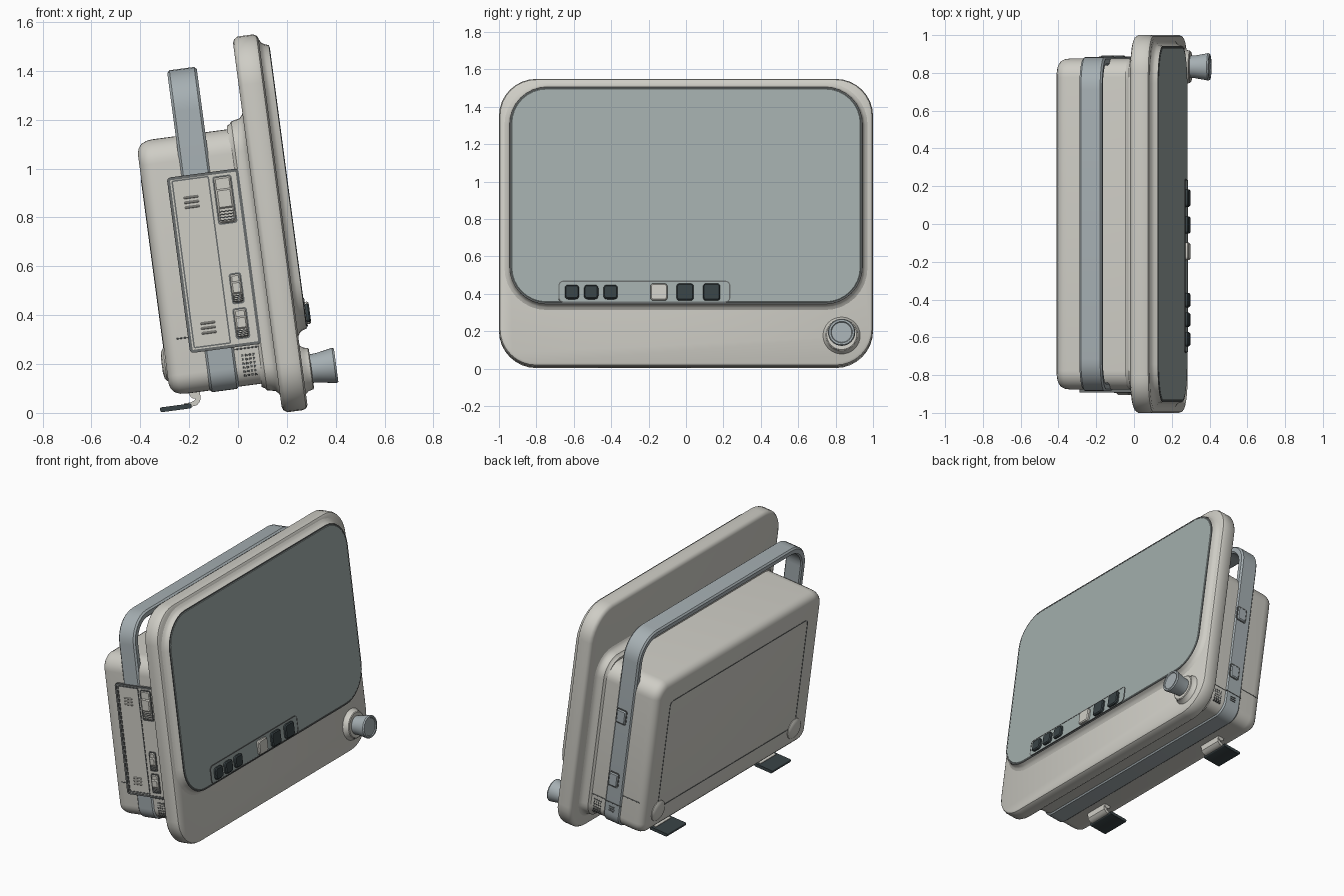
import bpy, bmesh, math
from mathutils import Matrix

if "Cube" in bpy.data.objects:
    bpy.data.objects.remove(bpy.data.objects["Cube"])

TILT = Matrix.Rotation(math.radians(-7.6), 4, 'Y')   # whole unit leans back


def mat(name, c):
    m = bpy.data.materials.new(name)
    m.diffuse_color = (*c, 1)
    m.use_nodes = True
    m.node_tree.nodes["Principled BSDF"].inputs["Base Color"].default_value = m.diffuse_color
    return m


SHELL = mat("shell", (0.62, 0.61, 0.56))
BLUE = mat("blue_grey", (0.38, 0.43, 0.45))
GLASS = mat("screen_glass", (0.36, 0.42, 0.41))
DARK = mat("dark", (0.04, 0.055, 0.06))
SEAM = mat("seam", (0.14, 0.15, 0.15))


def rr(a0, a1, b0, b1, r, rt=None, n=8):
    """Rounded rectangle; r = lower corners, rt = upper corners."""
    rt = r if rt is None else rt
    pts = []
    for a, b, q, s in ((a1 - r, b0 + r, r, -90), (a1 - rt, b1 - rt, rt, 0),
                       (a0 + rt, b1 - rt, rt, 90), (a0 + r, b0 + r, r, 180)):
        for i in range(n + 1):
            t = math.radians(s + 90 * i / n)
            pts.append((a + q * math.cos(t), b + q * math.sin(t)))
    return pts


def circ(a, b, r):
    return rr(a - r, a + r, b - r, b + r, r)


def loft(name, sections, axis, material, closed=False):
    """Skin outlines [(depth, points)] along u (screen normal) or y (width)."""
    bm = bmesh.new()
    rows = []
    for d, pts in sections:
        rows.append([bm.verts.new((d, a, b) if axis == 'u' else (a, d, b)) for a, b in pts])
    n = len(rows[0])
    pairs = list(zip(rows, rows[1:]))
    if closed:
        pairs.append((rows[-1], rows[0]))
    else:
        bm.faces.new(rows[0])
        bm.faces.new(rows[-1])
    for p, q in pairs:
        for i in range(n):
            j = (i + 1) % n
            bm.faces.new((p[i], p[j], q[j], q[i]))
    bmesh.ops.remove_doubles(bm, verts=bm.verts, dist=1e-5)
    bmesh.ops.recalc_face_normals(bm, faces=bm.faces)
    for f in bm.faces:
        f.smooth = True
    for e in bm.edges:
        e.smooth = e.calc_face_angle(0) < 0.62
    bm.transform(TILT)
    me = bpy.data.meshes.new(name)
    bm.to_mesh(me)
    bm.free()
    me.materials.append(material)
    ob = bpy.data.objects.new(name, me)
    bpy.context.collection.objects.link(ob)
    return ob


def pad(name, axis, d0, d1, a0, a1, b0, b1, r, material, bev=0.006):
    """Rounded block whose d1 face has a softened rim."""
    s = 1 if d1 > d0 else -1
    return loft(name, [(d0, rr(a0, a1, b0, b1, r, n=4)), (d1 - s * bev, rr(a0, a1, b0, b1, r, n=4)),
                       (d1, rr(a0 + bev, a1 - bev, b0 + bev, b1 - bev, max(r - bev, 0.001), n=4))],
                axis, material)


def frame(name, axis, d0, d1, a0, a1, b0, b1, r, t, material):
    """Thin rounded rectangular outline."""
    o = rr(a0, a1, b0, b1, r)
    i = rr(a0 + t, a1 - t, b0 + t, b1 - t, max(r - t, 0.001))
    return loft(name, [(d0, o), (d1, o), (d1, i), (d0, i)], axis, material, True)


def inset_rows(rows, y, w0, w1, r, rt=None):
    rt = r if rt is None else rt
    return [(u, rr(-y + k, y - k, w0 + k, w1 - k, r - k, rt - k)) for u, k in rows]


# front panel and stepped bezel
loft("front_panel", inset_rows([(.18, .025), (.186, .01), (.2, 0), (.265, 0), (.279, .006), (.286, .018)],
                               1, -.024, 1.527, .2), 'u', SHELL)
loft("screen_bezel", inset_rows([(.28, -.035), (.288, -.025), (.294, -.014), (.305, -.006), (.322, 0)],
                                .943, .305, 1.476, .2), 'u', SHELL)
frame("screen_seam", 'u', .31, .325, -.943, .943, .305, 1.476, .2, .008, SEAM)
loft("screen", inset_rows([(.31, 0), (.324, 0), (.327, .004)], .935, .313, 1.468, .19), 'u', GLASS)

# button strip
pad("button_strip", 'u', .32, .329, -.68, .235, .315, .428, .025, GLASS, .002)
frame("button_strip_seam", 'u', .32, .3305, -.682, .237, .313, .43, .026, .006, SEAM)
for i, (y, h, m) in enumerate([(-.61, .038, DARK), (-.507, .038, DARK), (-.403, .038, DARK),
                               (-.145, .046, SHELL), (-.005, .046, DARK), (.137, .046, DARK)]):
    pad(f"button_{i + 1}", 'u', .32, .346, y - h, y + h, .368 - h, .368 + h, .018, m)

# rotary knob with flared collar
KY, KW = .832, .14
loft("knob_collar", [(u, circ(KY, KW, r)) for u, r in
                     ((.28, .102), (.29, .098), (.298, .09), (.318, .085), (.322, .08))], 'u', SHELL)
loft("knob", [(u, circ(KY, KW, r)) for u, r in
              ((.31, .058), (.345, .06), (.395, .069), (.416, .073), (.424, .068), (.424, .058), (.419, .054))],
     'u', BLUE)

# rear housing and collar to the panel
loft("rear_housing", inset_rows([(-.266, .05), (-.26, .03), (-.247, .013), (-.225, .003), (-.2, 0), (.13, 0)],
                                .876, .106, 1.156, .08, .1), 'u', SHELL)
loft("panel_collar", inset_rows([(.11, .0), (.122, -.006), (.13, -.016), (.148, -.02), (.165, -.024),
                                 (.176, -.036), (.184, -.05)], .872, .092, 1.17, .09, .11), 'u', SHELL)

# carrying handle continuing as a band around the housing
ho = lambda k: rr(-.884 + k, .884 - k, .098 + k, 1.427 - k, .085 - k, .17 - k)
hi = lambda k: rr(-.84 - k, .84 + k, .14 - k, 1.382 + k, .05 + k, .13 + k)
loft("handle_band", [(-.103, ho(.01)), (-.093, ho(0)), (.009, ho(0)), (.019, ho(.01)),
                     (.019, hi(.008)), (.011, hi(0)), (-.095, hi(0)), (-.103, hi(.008))], 'u', BLUE, True)

# latches and lower seam on the plain side
for i, w in enumerate((.86, .42)):
    frame(f"latch_recess_{i + 1}", 'y', .87, .887, -.066, .012, w - .052, w + .052, .014, .007, SEAM)
    pad(f"latch_{i + 1}", 'y', .87, .893, -.059, .005, w - .045, w + .045, .012, BLUE)
pad("band_seam", 'y', .87, .886, -.102, .018, .256, .262, .001, SEAM, .001)
for i in range(3):
    pad(f"band_slot_{i + 1}", 'y', .87, .887, -.06, -.02, .2 + .014 * i, .206 + .014 * i, .002, SEAM, .001)

# connector panel on the other side
pad("side_panel", 'y', -.86, -.888, -.16, .131, .27, .99, .014, SHELL, .004)
frame("side_panel_rim", 'y', -.87, -.892, -.162, .133, .268, .992, .016, .012, SEAM)
frame("side_door_rim", 'y', -.87, -.8915, -.145, .01, .285, .978, .008, .006, SEAM)
for k, w in enumerate((.882, .363)):
    for i in range(3):
        pad(f"door_grip_{k + 1}_{i + 1}", 'y', -.88, -.893, -.104, -.044, w - .026 + .02 * i,
            w - .017 + .02 * i, .003, SHELL, .003)
for i, (w, hw, hh) in enumerate([(.872, .04, .1), (.506, .026, .064), (.362, .03, .064)]):
    frame(f"port_rim_{i + 1}", 'y', -.88, -.894, .062 - hw, .062 + hw, w - hh, w + hh, .012, .006, SEAM)
    pad(f"port_cover_{i + 1}", 'y', -.88, -.897, .068 - hw, .056 + hw, w - hh + .006, w + hh - .006, .01, SHELL)
    pad(f"port_tab_{i + 1}", 'y', -.88, -.904, .062 - hw * .8, .062 + hw * .8, w - hh * .35, w + hh * .45,
        .008, SHELL)
    for j in range(4):
        b = w - hh * .85 + j * hh * .12
        pad(f"port_rib_{i + 1}_{j + 1}", 'y', -.88, -.901, .062 - hw * .75, .062 + hw * .75, b, b + .004,
            .001, SEAM, .001)

# vents and housing seams on both sides
for s, tag in ((1, "a"), (-1, "b")):
    for i in range(4):
        for j in range(6):
            a, b = .045 + i * .015, .143 + j * .0165
            pad(f"vent_{tag}_{i}_{j}", 'y', s * .85, s * .8775, a, a + .009, b, b + .009, .002, SEAM, .001)
    e0 = -.21 if s < 0 else -.225
    pad(f"housing_seam_{tag}", 'y', s * .86, s * .8775, e0, -.1 if s > 0 else -.16, .331, .336, .001, SEAM, .001)
    pad(f"lower_seam_{tag}", 'y', s * .86, s * .8775, .02, .12, .256, .261, .001, SEAM, .001)

# back cover outline and round bumpers
frame("back_cover_seam", 'u', -.26, -.268, -.73, .73, .25, 1.0, .03, .006, SEAM)
for s, tag in ((1, "left"), (-1, "right")):
    loft(f"back_bumper_{tag}", [(u, circ(s * .72, .235, r)) for u, r in
                                ((-.25, .07), (-.27, .068), (-.279, .055), (-.283, .03))], 'u', SHELL)
    # folding foot: dark plate on a curled hinge arm
    y = s * .555
    plate = rr(-.314, -.185, .044, .064, .006, n=3)
    loft(f"foot_{tag}", [(y - .1, plate), (y + .1, plate)], 'y', DARK)
    arm = [(-.215, .06), (-.185, .05), (-.162, .054), (-.147, .068), (-.143, .09), (-.15, .13),
           (-.168, .13), (-.163, .09), (-.168, .075), (-.185, .068), (-.215, .068)]
    loft(f"foot_arm_{tag}", [(y - .08, arm), (y + .08, arm)], 'y', SHELL)
    loft(f"foot_hinge_{tag}", [(y - .085, circ(-.165, .103, .022)), (y + .085, circ(-.165, .103, .022))],
         'y', SHELL)
